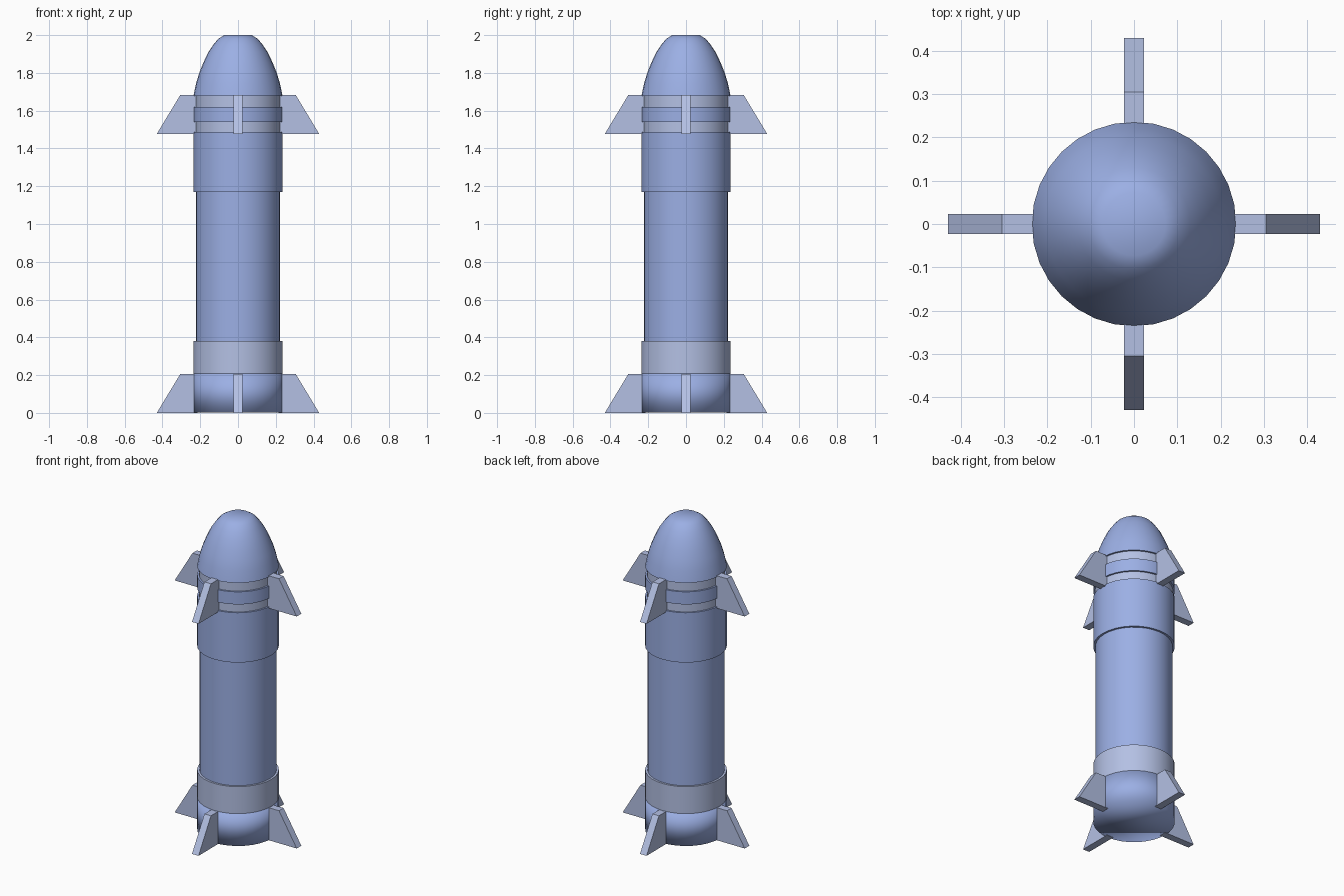
import bpy, bmesh, math
from mathutils import Matrix

if "Cube" in bpy.data.objects:
    bpy.data.objects.remove(bpy.data.objects["Cube"])

SIDES = 32


def material(name, rgb):
    m = bpy.data.materials.new(name)
    m.diffuse_color = (*rgb, 1)
    m.use_nodes = True
    m.node_tree.nodes["Principled BSDF"].inputs["Base Color"].default_value = m.diffuse_color
    return m


blue = material("soft blue", (0.33, 0.43, 0.78))
pale = material("pale grey blue", (0.455, 0.53, 0.775))


def finish(name, bm, mat, angle):
    bmesh.ops.recalc_face_normals(bm, faces=bm.faces)
    me = bpy.data.meshes.new(name)
    bm.to_mesh(me)
    bm.free()
    me.materials.append(mat)
    ob = bpy.data.objects.new(name, me)
    bpy.context.collection.objects.link(ob)
    if angle:
        bpy.ops.object.select_all(action='DESELECT')
        ob.select_set(True)
        bpy.context.view_layer.objects.active = ob
        bpy.ops.object.shade_smooth_by_angle(angle=math.radians(angle))
    return ob


def lathe(name, profile, mat, angle=40):
    """Closed solid of revolution from (radius, z) points, bottom to top."""
    bm = bmesh.new()
    rings = [[bm.verts.new((r * math.cos(a), r * math.sin(a), z))
              for a in (2 * math.pi * i / SIDES for i in range(SIDES))]
             for r, z in profile]
    for lo, hi in zip(rings, rings[1:]):
        for i in range(SIDES):
            j = (i + 1) % SIDES
            bm.faces.new((lo[i], lo[j], hi[j], hi[i]))
    bm.faces.new(rings[0][::-1])
    bm.faces.new(rings[-1])
    return finish(name, bm, mat, angle)


def fin_set(name, z0):
    """Four swept fins around the hull."""
    t = 0.023
    outline = [(0.215, 0), (0.43, 0), (0.305, 0.207), (0.215, 0.207)]
    for k in range(4):
        bm = bmesh.new()
        left = [bm.verts.new((x, t, z0 + z)) for x, z in outline]
        right = [bm.verts.new((x, -t, z0 + z)) for x, z in outline]
        bm.faces.new(left)
        bm.faces.new(right[::-1])
        for i in range(4):
            j = (i + 1) % 4
            bm.faces.new((left[i], right[i], right[j], left[j]))
        bm.transform(Matrix.Rotation(k * math.pi / 2, 4, 'Z'))
        finish(f"{name}_{k + 1}", bm, pale, 0)


# Engine base: shading rolls softly from the wall onto the underside
lathe("engine_base", [(0.236, 0.002), (0.236, 0.208), (0.2, 0.208)], blue, 100)

# Hull, bottom to top
lathe("lower_collar", [(0.236, 0.208), (0.236, 0.38)], pale)
lathe("main_tank", [(0.223, 0.38), (0.223, 1.17)], blue)
lathe("upper_stage", [(0.236, 1.17), (0.236, 1.487)], blue)
lathe("lower_groove_ring", [(0.225, 1.487), (0.225, 1.54)], pale)
lathe("middle_band", [(0.236, 1.54), (0.236, 1.62)], blue)
lathe("upper_groove_ring", [(0.225, 1.62), (0.225, 1.677)], pale)

# Rounded nose with a small flat tip
lathe("nose_cone", [(0.236, 1.677), (0.222, 1.745), (0.205, 1.80), (0.183, 1.855),
                    (0.157, 1.91), (0.13, 1.95), (0.105, 1.98), (0.073, 2.0)],
      blue, 60)

# Fins
fin_set("lower_fin", 0.0)
fin_set("upper_fin", 1.477)
